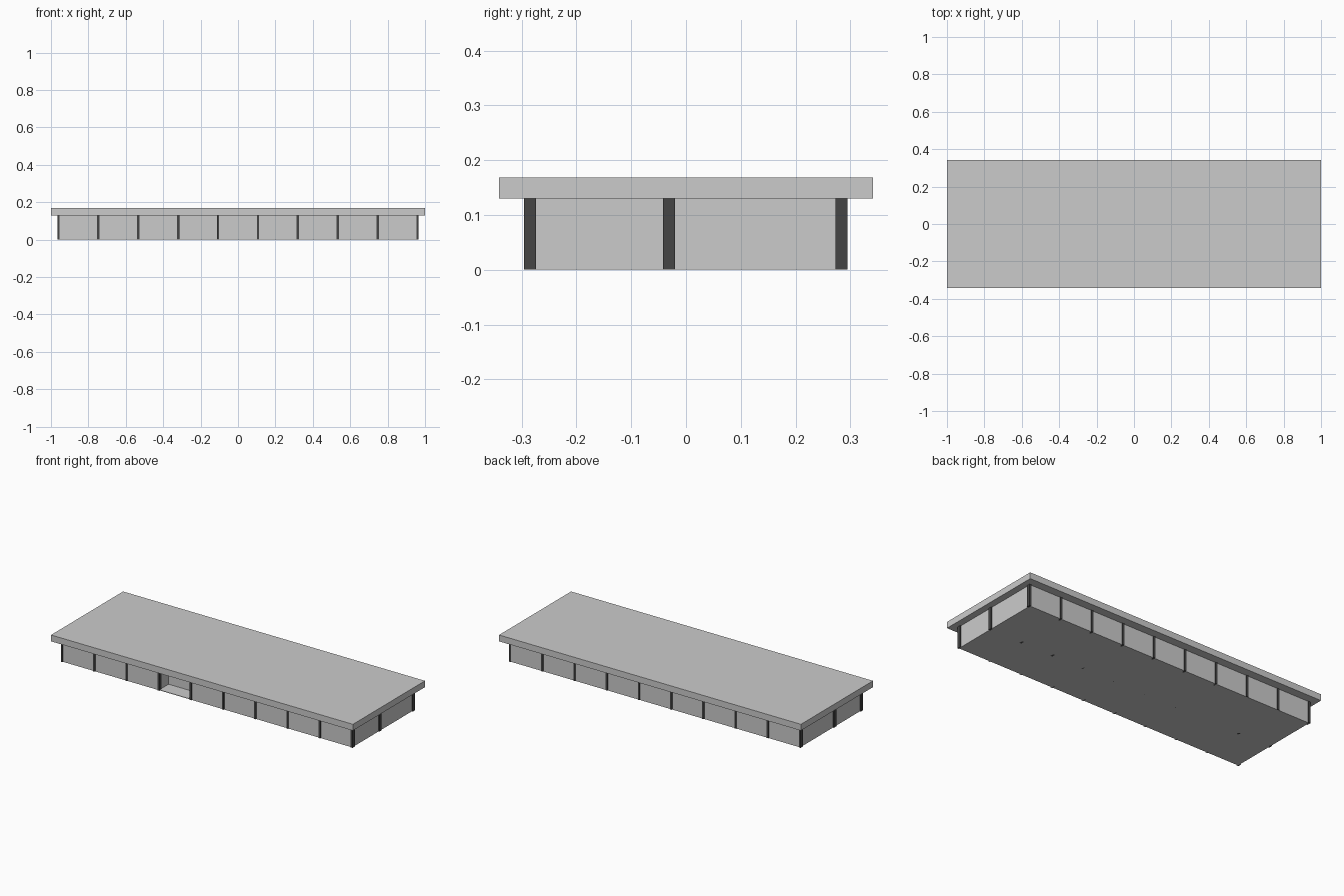
import bpy

if "Cube" in bpy.data.objects:
    bpy.data.objects.remove(bpy.data.objects["Cube"])

dark = bpy.data.materials.new("dark_steel")
dark.diffuse_color = (0.06, 0.06, 0.06, 1)
dark.use_nodes = True
dark.node_tree.nodes["Principled BSDF"].inputs["Base Color"].default_value = dark.diffuse_color


def box(name, x0, x1, y0, y1, z0, z1, mat=None):
    bpy.ops.mesh.primitive_cube_add(size=1, location=((x0 + x1) / 2, (y0 + y1) / 2, (z0 + z1) / 2))
    ob = bpy.context.object
    ob.name = name
    ob.scale = (x1 - x0, y1 - y0, z1 - z0)
    bpy.ops.object.transform_apply(location=False, rotation=False, scale=True)
    if mat:
        ob.data.materials.append(mat)
    return ob


ROOF_Z, TOP = 0.13, 0.168
WX, WY, T = 0.96, 0.291, 0.004
FLOOR = 0.003
xs = [-WX + i * 2 * WX / 9 for i in range(10)]
MID = -0.031
RECESS = -WY + 0.088

# Roof and floor slabs
box("roof_slab", -1, 1, -0.341, 0.341, ROOF_Z, TOP)
box("floor_slab", -WX, WX, -WY, WY, 0, FLOOR)

# Front and back wall panels; the fourth front bay is an open porch
for i, (a, b) in enumerate(zip(xs, xs[1:])):
    box(f"back_panel_{i}", a, b, WY - T, WY, FLOOR, ROOF_Z)
    y = RECESS if i == 3 else -WY
    box(f"front_panel_{i}", a, b, y, y + T, FLOOR, ROOF_Z)

# Porch side walls
for name, x in (("left", xs[3]), ("right", xs[4])):
    box(f"porch_{name}_wall", x - T / 2, x + T / 2, -WY, RECESS + T, FLOOR, ROOF_Z)

# End walls
for name, s in (("left", -1), ("right", 1)):
    x0, x1 = sorted((s * WX, s * (WX - T)))
    box(f"{name}_end_wall", x0, x1, -WY, WY, FLOOR, ROOF_Z)

# Three rows of columns on the bay grid
for row, y in (("front", -0.285), ("middle", MID), ("back", 0.284)):
    for i, x in enumerate(xs):
        box(f"{row}_column_{i}", x - 0.006, x + 0.006, y - 0.011, y + 0.011, 0, ROOF_Z, dark)
